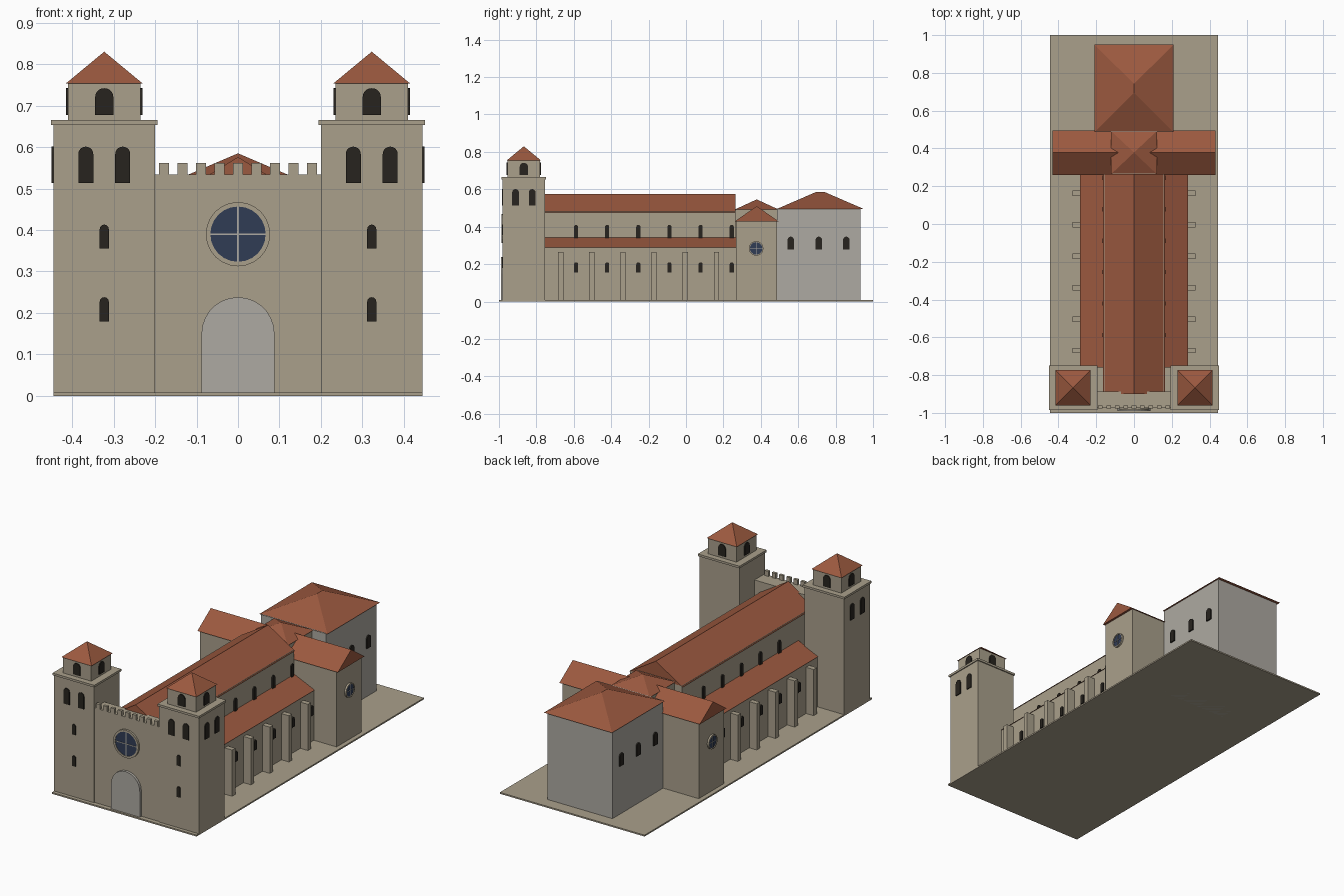
import bpy, bmesh, math
from mathutils import Matrix, Vector

if "Cube" in bpy.data.objects:
    bpy.data.objects.remove(bpy.data.objects["Cube"])


def material(name, rgb):
    m = bpy.data.materials.new(name)
    m.diffuse_color = (*rgb, 1)
    m.use_nodes = True
    m.node_tree.nodes["Principled BSDF"].inputs["Base Color"].default_value = m.diffuse_color
    return m


STONE = material("stone", (0.40, 0.35, 0.26))
PALE = material("pale_stone", (0.42, 0.40, 0.36))
TILE = material("roof_tile", (0.33, 0.10, 0.05))
DARK = material("dark_opening", (0.02, 0.017, 0.013))
GLASS = material("blue_glass", (0.03, 0.045, 0.09))


def finish(name, bm, mat):
    bmesh.ops.recalc_face_normals(bm, faces=bm.faces)
    me = bpy.data.meshes.new(name)
    bm.to_mesh(me)
    bm.free()
    me.materials.append(mat)
    ob = bpy.data.objects.new(name, me)
    bpy.context.collection.objects.link(ob)
    return ob


def box(name, x0, x1, y0, y1, z0, z1, mat=STONE):
    bm = bmesh.new()
    size = Matrix.Diagonal((x1 - x0, y1 - y0, z1 - z0, 1))
    centre = Matrix.Translation(((x0 + x1) / 2, (y0 + y1) / 2, (z0 + z1) / 2))
    bmesh.ops.create_cube(bm, size=1, matrix=centre @ size)
    return finish(name, bm, mat)


def prism(name, pts, depth, loc, turn=0, mat=STONE):
    """Extrude an upright profile; turn 0 faces -y, 90 faces +x."""
    bm = bmesh.new()
    face = bm.faces.new([bm.verts.new((u, -depth / 2, v)) for u, v in pts])
    ext = bmesh.ops.extrude_face_region(bm, geom=[face])
    bmesh.ops.translate(bm, vec=(0, depth, 0),
                        verts=[g for g in ext["geom"] if isinstance(g, bmesh.types.BMVert)])
    bm.transform(Matrix.Translation(loc) @ Matrix.Rotation(math.radians(turn), 4, 'Z'))
    return finish(name, bm, mat)


def arch(name, width, height, loc, turn=0, mat=DARK, depth=0.012, n=10):
    r = width / 2
    pts = [(-r, 0), (r, 0)]
    pts += [(r * math.cos(math.pi * i / n), height - r + r * math.sin(math.pi * i / n))
            for i in range(n + 1)]
    return prism(name, pts, depth, loc, turn, mat)


def hip_roof(name, cx, cy, hx, hy, z0, z1, ridge=0.0):
    bm = bmesh.new()
    base = [bm.verts.new((cx + a * hx, cy + b * hy, z0))
            for a, b in ((-1, -1), (1, -1), (1, 1), (-1, 1))]
    front = bm.verts.new((cx, cy - ridge, z1))
    back = bm.verts.new((cx, cy + ridge, z1)) if ridge else front
    a, b, c, d = base
    bm.faces.new(base)
    bm.faces.new((a, b, front))
    bm.faces.new((c, d, back))
    bm.faces.new((b, c, back, front) if ridge else (b, c, front))
    bm.faces.new((d, a, front, back) if ridge else (d, a, front))
    return finish(name, bm, TILE)


def rose(name, r, loc, turn):
    """Round window with glass, stone rim and cross bars."""
    n = 24
    disc = [(r * math.cos(2 * math.pi * i / n), r * math.sin(2 * math.pi * i / n)) for i in range(n)]
    prism(name + "_glass", disc, 0.012, loc, turn, GLASS)
    w = r * 0.03
    for s, (a, b) in (("upright", (w, r)), ("crossbar", (r, w))):
        prism(f"{name}_{s}", [(-a, -b), (a, -b), (a, b), (-a, b)], 0.016, loc, turn, PALE)
    # flat ring lofted from four circles
    bm = bmesh.new()
    rings = []
    for rad, y in ((r * .98, -.009), (r * 1.14, -.009), (r * 1.14, .009), (r * .98, .009)):
        rings.append([bm.verts.new((rad * math.cos(2 * math.pi * i / n), y,
                                    rad * math.sin(2 * math.pi * i / n))) for i in range(n)])
    for k in range(4):
        p, q = rings[k], rings[(k + 1) % 4]
        for i in range(n):
            j = (i + 1) % n
            bm.faces.new((p[i], p[j], q[j], q[i]))
    bm.transform(Matrix.Translation(loc) @ Matrix.Rotation(math.radians(turn), 4, 'Z'))
    finish(name + "_rim", bm, STONE)


# Ground slab
box("base_slab", -0.445, 0.445, -1, 1, 0, 0.008)

# West front with battlements, door and rose window
box("facade", -0.2, 0.2, -0.975, -0.888, 0, 0.534)
for i in range(9):
    x = -0.178 + i * 0.0445
    box("battlement", x - 0.012, x + 0.012, -0.977, -0.962, 0.534, 0.562)
arch("main_door", 0.176, 0.23, (0, -0.979, 0.008), mat=PALE, depth=0.02, n=14)
rose("front_rose", 0.068, (0, -0.977, 0.39), 0)

# Nave
box("nave_wall", -0.16, 0.16, -0.89, 0.265, 0, 0.48)
prism("nave_roof", [(-0.165, 0.475), (0.165, 0.475), (0, 0.576)], 1.165, (0, -0.3175, 0), 0, TILE)

# Crossing
box("crossing_wall", -0.115, 0.115, 0.265, 0.487, 0, 0.495)
hip_roof("crossing_roof", 0, 0.378, 0.122, 0.115, 0.493, 0.546)

# Transept
box("transept_wall", -0.42, 0.42, 0.267, 0.487, 0, 0.43)
prism("transept_roof", [(-0.118, 0.428), (0.118, 0.428), (0, 0.51)], 0.864, (0, 0.378, 0), 90, TILE)

# East block
box("east_block", -0.2, 0.2, 0.487, 0.932, 0, 0.497, PALE)
hip_roof("east_roof", 0, 0.718, 0.21, 0.232, 0.495, 0.585, 0.024)

for s in (-1, 1):
    out = 90 * s
    # Side aisle with buttresses and windows
    ax = sorted((0.15 * s, 0.28 * s))
    box("aisle_wall", *ax, -0.76, 0.267, 0, 0.29)
    prism("aisle_roof", [(0.155 * s, 0.288), (0.285 * s, 0.288), (0.155 * s, 0.345)],
          1.027, (0, -0.2465, 0), 0, TILE)
    bx = sorted((0.275 * s, 0.326 * s))
    for i in range(6):
        y = -0.67 + i * 0.1665
        box("buttress", *bx, y - 0.014, y + 0.014, 0, 0.265)
        yw = -0.588 + i * 0.1665
        arch("aisle_window", 0.022, 0.055, (0.281 * s, yw, 0.155), out)
        arch("clerestory_window", 0.022, 0.07, (0.161 * s, yw, 0.34), out)
    rose("transept_rose", 0.034, (0.421 * s, 0.375, 0.284), out)
    for y in (0.56, 0.71, 0.857):
        arch("east_window", 0.034, 0.07, (0.201 * s, y, 0.277), out)

    # Tower shaft, cornice, belfry and roof
    cx, cy = 0.3225 * s, -0.867
    box("tower_shaft", cx - 0.1225, cx + 0.1225, cy - 0.113, cy + 0.113, 0, 0.655)
    box("tower_cornice", cx - 0.128, cx + 0.128, cy - 0.119, cy + 0.119, 0.653, 0.665)
    box("belfry", cx - 0.0875, cx + 0.0875, cy - 0.0875, cy + 0.0875, 0.66, 0.755)
    hip_roof("tower_roof", cx, cy, 0.093, 0.093, 0.753, 0.83)
    for k in range(4):
        d = Matrix.Rotation(math.radians(90 * k), 3, 'Z') @ Vector((0, -0.0865, 0))
        arch("belfry_opening", 0.044, 0.065, (cx + d.x, cy + d.y, 0.677), 90 * k)
    for t in (-0.0445, 0.0445):
        arch("tower_front_opening", 0.036, 0.088, (cx + t, cy - 0.112, 0.513))
        arch("tower_side_opening", 0.036, 0.088, (cx + 0.1215 * s, cy + t, 0.513), out)
    for z in (0.355, 0.18):
        arch("tower_slit", 0.022, 0.058, (cx, cy - 0.112, z))
